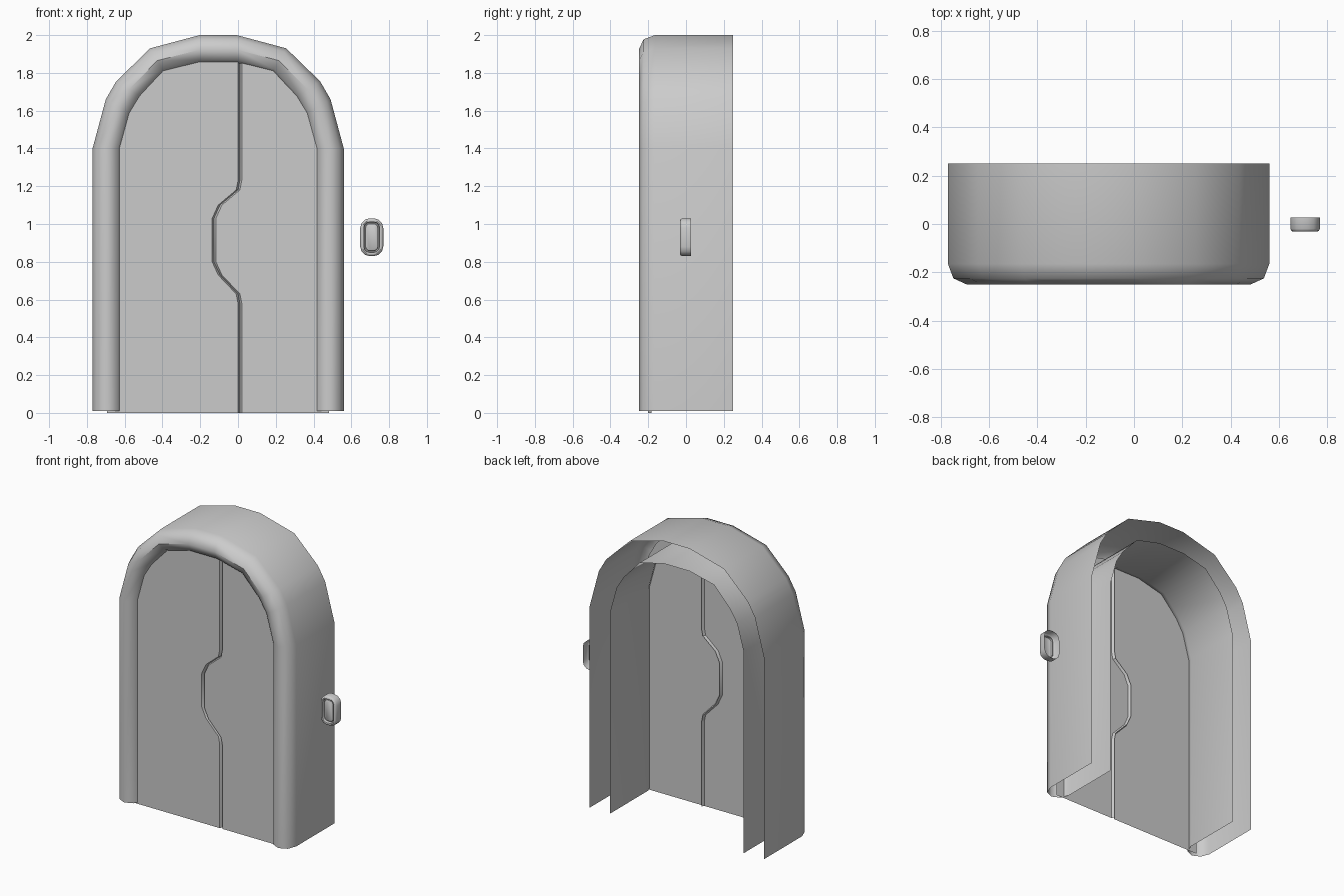
import bpy, bmesh, math

if "Cube" in bpy.data.objects:
    bpy.data.objects.remove(bpy.data.objects["Cube"])

CX = -0.105  # centre of the arch


def finish(name, bm, angle=40):
    me = bpy.data.meshes.new(name)
    bm.to_mesh(me)
    bm.free()
    ob = bpy.data.objects.new(name, me)
    bpy.context.collection.objects.link(ob)
    bpy.ops.object.select_all(action='DESELECT')
    ob.select_set(True)
    bpy.context.view_layer.objects.active = ob
    bpy.ops.object.shade_smooth_by_angle(angle=math.radians(angle))
    return ob


def loft(bm, rows, closed=False):
    """Skin a list of point rows with quads."""
    vr = [[bm.verts.new(p) for p in row] for row in rows]
    n = len(vr[0])
    for a, b in zip(vr, vr[1:]):
        for i in range(n if closed else n - 1):
            j = (i + 1) % n
            bm.faces.new((a[i], a[j], b[j], b[i]))
    return vr


# Half outlines of the arch, measured from its centre line
OUTER = [(.665, .01), (.665, 1.4), (.595, 1.66), (.54, 1.755), (.36, 1.93), (.098, 2.0)]
INNER = [(.51, .01), (.51, 1.4), (.46, 1.58), (.405, 1.67), (.285, 1.80), (.1, 1.845)]


def arch(t):
    """Left to right outline; t = 0 outer edge, 1 inner edge."""
    half = [(a + (c - a) * t, b + (d - b) * t) for (a, b), (c, d) in zip(OUTER, INNER)]
    return [(CX - x, z) for x, z in half] + [(CX + x, z) for x, z in reversed(half)]


# Door frame: hollow shell with a rounded front, open at the back
profile = [(0, .25), (0, -.165)]
profile += [(.5 - .5 * math.cos(math.pi * k / 4), -.165 - .085 * math.sin(math.pi * k / 4))
            for k in range(1, 4)]
profile += [(1, -.165), (1, .25)]
bm = bmesh.new()
loft(bm, [[(x, y, z) for x, z in arch(t)] for t, y in profile])
bmesh.ops.recalc_face_normals(bm, faces=bm.faces)
finish("door_frame", bm, 50)

# Door leaves: two flat panels meeting along a stepped seam
DOOR_Y = -.2
seam = [(.01, 0), (.01, .58), (0, .63), (-.095, .73), (-.127, .80),
        (-.127, 1.03), (-.095, 1.10), (0, 1.18), (.01, 1.23), (.01, 1.91)]
mid = arch(.5)
mid[0], mid[-1] = (mid[0][0], 0), (mid[-1][0], 0)


def panel(name, outline):
    bm = bmesh.new()
    f = bm.faces.new([bm.verts.new((x, DOOR_Y, z)) for x, z in outline])
    f.normal_update()
    if f.normal.y > 0:
        f.normal_flip()
    bmesh.ops.triangulate(bm, faces=[f])
    finish(name, bm)


panel("door_leaf_left", mid[:6] + [(x - .01, z) for x, z in reversed(seam)])
panel("door_leaf_right", [(x + .01, z) for x, z in seam] + mid[7:])

# Seam groove between the leaves
bm = bmesh.new()
loft(bm, [[(x + dx, DOOR_Y + dy, z) for x, z in seam]
          for dx, dy in ((-.01, 0), (0, .018), (.01, 0))])
for f in bm.faces:
    f.normal_update()
    if f.normal.y > 0:
        f.normal_flip()
finish("door_seam", bm, 30)


# Wall button beside the door: rounded housing with a recessed push plate
def rounded(inset, y):
    hw, hh, r = .061 - inset, .1 - inset, max(.05 - inset, .012)
    pts = []
    for q, (sx, sz) in enumerate(((1, 1), (-1, 1), (-1, -1), (1, -1))):
        for k in range(4):
            a = math.pi / 2 * (q + k / 3)
            pts.append((.708 + sx * (hw - r) + r * math.cos(a), y,
                        .93 + sz * (hh - r) + r * math.sin(a)))
    return pts


bm = bmesh.new()
rings = loft(bm, [rounded(i, y) for i, y in (
    (0, .026), (0, -.02), (.005, -.029), (.012, -.032), (.019, -.03),
    (.022, -.012), (.027, -.012), (.029, -.022), (.033, -.025))], True)
bm.faces.new(rings[-1])
bmesh.ops.recalc_face_normals(bm, faces=bm.faces)
finish("wall_button", bm, 40)
